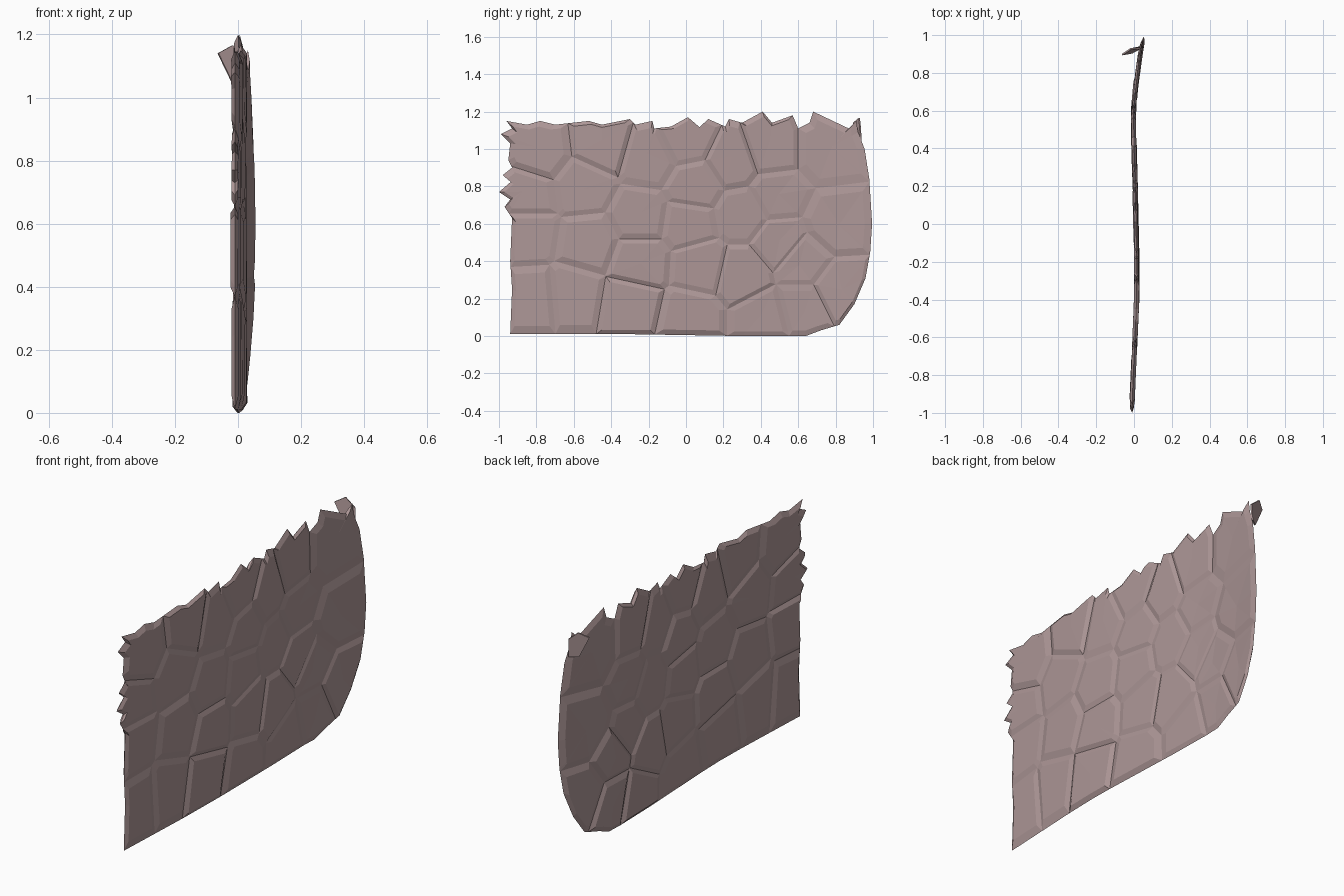
import bpy, bmesh, random
from mathutils import Vector
from mathutils.geometry import intersect_point_line

if "Cube" in bpy.data.objects:
    bpy.data.objects.remove(bpy.data.objects["Cube"])

random.seed(4)

# Silhouette of the slab in (y, z): straight base, rounded end, jagged top and side
OUTLINE = [(-.94, .01), (-.3, .01), (.3, 0), (.64, 0), (.72, .03), (.82, .06), (.9, .17),
           (.96, .31), (.985, .45), (.995, .6), (.98, .84), (.955, 1.0), (.92, 1.09),
           (.91, 1.15), (.87, 1.11), (.68, 1.2), (.66, 1.14), (.6, 1.11), (.57, 1.18),
           (.46, 1.14), (.41, 1.2), (.3, 1.14), (.23, 1.16), (.21, 1.12), (.12, 1.16),
           (.08, 1.11), (.01, 1.17), (-.08, 1.12), (-.17, 1.11), (-.18, 1.15),
           (-.27, 1.13), (-.3, 1.16), (-.45, 1.13), (-.52, 1.15), (-.7, 1.13),
           (-.78, 1.15), (-.85, 1.13), (-.96, 1.15), (-.93, 1.11), (-.99, 1.08),
           (-.94, 1.03), (-.95, .94), (-.93, .9), (-.98, .86), (-.93, .83),
           (-1, .77), (-.94, .73), (-.97, .69), (-.93, .63), (-.94, .4), (-.93, .25)]
# Stone centres
SITES = [(-.83, .2), (-.85, .55), (-.78, .98), (-.85, .76), (-.45, 1.02), (-.55, .8),
         (-.52, .5), (-.6, .22), (-.3, .17), (-.25, .4), (-.25, .64), (-.2, .95), (0, 1.05),
         (.05, .8), (.02, .6), (.08, .38), (.02, .1), (.25, .93), (.3, .65), (.3, .33),
         (.42, .1), (.45, 1.0), (.48, .75), (.5, .5), (.62, .15), (.62, .4), (.75, 1.0),
         (.8, .6), (.82, .25)]
# Gentle bend of the slab: (y, x)
BEND = [(-1, -.01), (-.94, -.01), (-.4, .014), (-.2, .015), (.2, .006), (.5, -.002),
        (.6, -.002), (.8, .016), (.92, .033), (1, .055)]


def bend(y):
    for (y0, x0), (y1, x1) in zip(BEND, BEND[1:]):
        if y <= y1:
            return x0 + (x1 - x0) * (y - y0) / (y1 - y0)
    return BEND[-1][1]


def clip(poly, mid, normal):
    """Keep the part of poly on the inner side of a line."""
    out = []
    for a, b in zip(poly, poly[1:] + poly[:1]):
        da, db = (a - mid).dot(normal), (b - mid).dot(normal)
        if da <= 0:
            out.append(a)
        if da * db < 0:
            out.append(a.lerp(b, da / (da - db)))
    return out


def on_rim(p):
    for a, b in zip(rim, rim[1:] + rim[:1]):
        q, t = intersect_point_line(p, a, b)
        if -.001 <= t <= 1.001 and (q.to_2d() - p).length < 1e-4:
            return True
    return False


rim = [Vector(p) for p in OUTLINE]
sites = [Vector(s) for s in SITES]
bm = bmesh.new()

# Each stone: groove outline, bevelled shoulder and flat face, on both sides
for s in sites:
    cell = rim
    for t in sites:
        if t is not s:
            cell = clip(cell, (s + t) / 2, t - s)
    n = len(cell)
    c = sum(cell, Vector((0, 0))) / n
    c = (c + s) / 2
    groove = [0 if on_rim(p) else .005 for p in cell]
    for side in (1, -1):
        h = random.uniform(.009, .015)
        inset = random.uniform(.76, .84)
        outer = [bm.verts.new((bend(p.x) + side * g, p.x, p.y)) for p, g in zip(cell, groove)]
        inner = []
        for p in cell:
            q = c.lerp(p, inset)
            inner.append(bm.verts.new((bend(q.x) + side * h, q.x, q.y)))
        mid = bm.verts.new((bend(c.x) + side * h, c.x, c.y))
        for i in range(n):
            j = (i + 1) % n
            for f in ([outer[i], outer[j], inner[j], inner[i]], [inner[i], inner[j], mid]):
                bm.faces.new(f if side > 0 else f[::-1])

bmesh.ops.remove_doubles(bm, verts=bm.verts, dist=1e-4)
bmesh.ops.dissolve_degenerate(bm, edges=bm.edges, dist=1e-4)

mat = bpy.data.materials.new("stone")
mat.diffuse_color = (.42, .31, .31, 1)
mat.use_nodes = True
mat.node_tree.nodes["Principled BSDF"].inputs["Base Color"].default_value = mat.diffuse_color


def add_object(name, bm):
    me = bpy.data.meshes.new(name)
    bm.to_mesh(me)
    bm.free()
    me.materials.append(mat)
    ob = bpy.data.objects.new(name, me)
    bpy.context.collection.objects.link(ob)
    return ob


add_object("stone_slab", bm)

# Shard curling over at the upper corner
bm = bmesh.new()
pts = [(-.065, .9, 1.14), (-.02, .93, 1.165), (.033, .935, 1.12), (.03, .94, 1.03), (-.012, .91, 1.03)]
bm.faces.new([bm.verts.new(p) for p in pts])
shard = add_object("corner_shard", bm)
shard.modifiers.new("thickness", 'SOLIDIFY').thickness = .008
